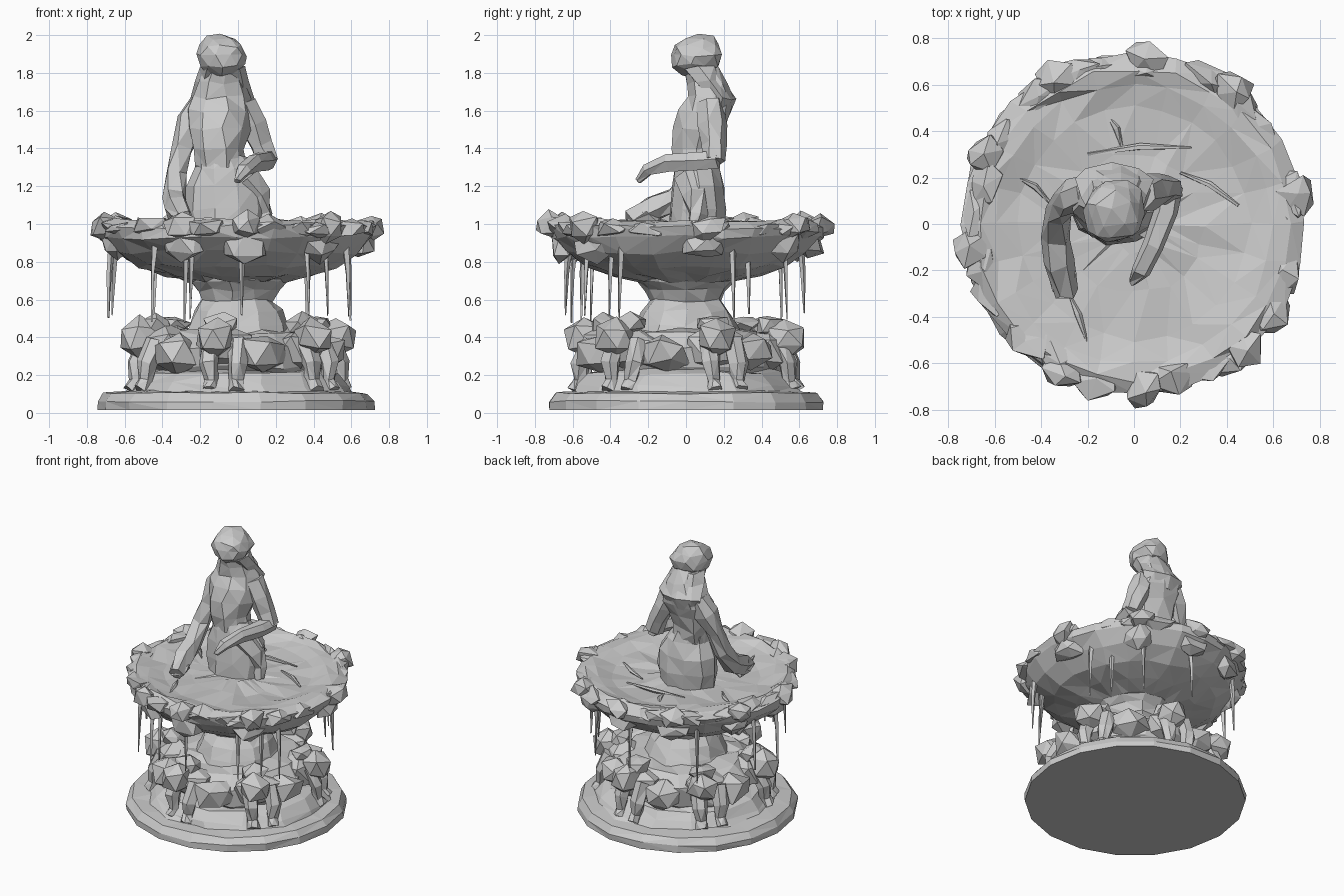
import bpy, bmesh, math, random
from mathutils import Vector, Matrix

if "Cube" in bpy.data.objects:
    bpy.data.objects.remove(bpy.data.objects["Cube"])

random.seed(7)
R = random.uniform


def finish(bm, name, jitter=0.0, lock_z=None):
    for v in bm.verts:
        if lock_z is not None and v.co.z < lock_z:
            continue
        v.co += Vector((R(-1, 1), R(-1, 1), R(-1, 1))) * jitter
    bmesh.ops.triangulate(bm, faces=[f for f in bm.faces if len(f.verts) == 4])
    bmesh.ops.recalc_face_normals(bm, faces=bm.faces)
    me = bpy.data.meshes.new(name)
    bm.to_mesh(me)
    bm.free()
    ob = bpy.data.objects.new(name, me)
    bpy.context.collection.objects.link(ob)
    return ob


def skin(bm, rings):
    """Join equal-sized rings of points and cap both ends."""
    vs = [[bm.verts.new(p) for p in r] for r in rings]
    n = len(vs[0])
    for a, b in zip(vs, vs[1:]):
        for i in range(n):
            bm.faces.new((a[i], a[(i + 1) % n], b[(i + 1) % n], b[i]))
    bm.faces.new(vs[0][::-1])
    bm.faces.new(vs[-1])


def lathe(name, profile, n, jitter, cx=0.0, lock_z=None):
    bm = bmesh.new()
    skin(bm, [[(cx + r * math.cos(math.tau * i / n), r * math.sin(math.tau * i / n), z)
               for i in range(n)] for r, z in profile])
    return finish(bm, name, jitter, lock_z)


def body(name, sections, n=9, jitter=0.01):
    """Upright form from elliptical sections (x, y, z, rx, ry)."""
    bm = bmesh.new()
    skin(bm, [[(x + rx * math.cos(math.tau * i / n), y + ry * math.sin(math.tau * i / n), z)
               for i in range(n)] for x, y, z, rx, ry in sections])
    return finish(bm, name, jitter)


def limb(name, pts, n=6, jitter=0.008):
    """Tube through points (x, y, z, radius)."""
    bm = bmesh.new()
    P = [Vector(p[:3]) for p in pts]
    rings = []
    for k, p in enumerate(P):
        d = (P[min(k + 1, len(P) - 1)] - P[max(k - 1, 0)]).normalized()
        q = d.to_track_quat('Z', 'Y')
        rings.append([p + q @ Vector((math.cos(math.tau * i / n), math.sin(math.tau * i / n), 0)) * pts[k][3]
                      for i in range(n)])
    skin(bm, rings)
    return finish(bm, name, jitter)


def blob(name, loc, size, jitter=0.015, turn=0.0, sub=1):
    bm = bmesh.new()
    m = Matrix.Translation(loc) @ Matrix.Rotation(turn, 4, 'Z') @ Matrix.Diagonal((*size, 1))
    bmesh.ops.create_icosphere(bm, subdivisions=sub, radius=1, matrix=m)
    return finish(bm, name, jitter)


def polar(r, deg, z, cx=0.0):
    a = math.radians(deg)
    return (cx + r * math.cos(a), r * math.sin(a), z)


# Plinth, step, drum and stem
lathe("plinth", [(.735, .015), (.735, .06), (.70, .105), (.5, .125)], 18, .006, -.01, .05)
lathe("plinth_step", [(.62, .1), (.58, .15), (.53, .21), (.42, .23)], 14, .018)
lathe("drum", [(.44, .2), (.49, .25), (.49, .36), (.40, .42), (.25, .44)], 12, .02)
lathe("stem", [(.31, .38), (.27, .46), (.235, .54), (.19, .595), (.215, .65), (.26, .70), (.27, .74)], 11, .01)

# Basin bowl with rocky rim and a slightly sunken water floor
lathe("basin", [(.26, .70), (.39, .73), (.54, .775), (.65, .85), (.72, .93), (.735, .985), (.67, 1.025),
                (.6, 1.005), (.5, .985), (.3, .975), (.12, .985)], 24, .014)

# Large shells and smaller rocks around the rim
for i, a in enumerate((118, 86, 53, 9, -48, -86, -116, -172, 155)):
    blob(f"rim_shell_{i}", polar(.71, a, .985), (.088, .095, .075), .02, math.radians(a))
    blob(f"shell_base_{i}", polar(.66, a, .89), (.075, .12, .085), .022, math.radians(a))
for i in range(22):
    a = i * 360 / 22 + R(-6, 6)
    blob(f"rim_rock_{i}", polar(R(.665, .70), a, R(.965, .995)), (.075, .12, .05), .02, math.radians(a))

# Thin streams of water hanging from the basin
streams = [(-.68, -.08), (-.66, .15), (-.45, -.50), (-.28, -.6), (-.25, -.55), (.02, -.63), (.37, -.53),
           (.47, -.40), (.58, -.35), (.59, .25), (.47, .33), (.36, .53), (.02, .62), (-.44, .5)]
for i, (x, y) in enumerate(streams):
    e = R(.47, .54)
    limb(f"water_stream_{i}", [(x * .98, y * .98, .9, .02), (x, y, .74, .013),
                               (x * 1.01, y * 1.01, e, .004)], 4, .003)

# Ripples on the water
for i, (x0, y0, x1, y1) in enumerate(((-.2, .3, .25, .33), (.2, .22, .45, .08), (-.5, .2, -.35, .08),
                                    (-.28, -.3, -.2, -.52), (-.1, .45, -.05, .33))):
    limb(f"ripple_{i}", [(x0, y0, .98, .006), ((x0 + x1) / 2, (y0 + y1) / 2 + .02, .985, .016),
                         (x1, y1, .98, .005)], 5, .003)

# Crouching creatures around the drum: body, head, crest, haunch, two forelegs
for i in range(6):
    a = -98 + 60 * i
    t = math.radians(a)
    blob(f"creature_body_{i}", polar(.42, a, .34), (.15, .19, .13), .022, t)
    blob(f"creature_head_{i}", polar(.545, a - 5, .40), (.115, .11, .11), .016, t)
    blob(f"creature_crest_{i}", polar(.45, a - 3, .465), (.08, .1, .06), .016, t)
    blob(f"creature_haunch_{i}", polar(.475, a + 24, .32), (.12, .15, .11), .022, t + .4)
    for s in (-1, 1):
        limb(f"creature_leg_{i}_{s}", [(*polar(.5, a + 8 * s, .38), .055), (*polar(.56, a + 8 * s, .26), .05),
                                       (*polar(.56, a + 7 * s, .17), .038), (*polar(.59, a + 7 * s, .12), .042)])

# Seated figure: hips and torso
body("hips", [(-.06, .06, .97, .20, .15), (-.06, .065, 1.08, .215, .15), (-.06, .065, 1.2, .205, .145),
              (-.07, .06, 1.3, .16, .12), (-.09, .055, 1.36, .135, .105)], 10, .01)
body("torso", [(-.09, .05, 1.3, .14, .105), (-.10, .05, 1.4, .14, .125), (-.10, .07, 1.5, .165, .14),
               (-.09, .11, 1.6, .185, .14), (-.09, .135, 1.67, .16, .125), (-.085, .11, 1.75, .12, .11),
               (-.08, .07, 1.84, .1, .09)], 9, .014)

# Head with hair falling onto the shoulders
blob("head", (-.085, .06, 1.89), (.135, .14, .115), .014, .3, 2)
body("hair", [(-.09, .17, 1.58, .13, .06), (-.09, .185, 1.66, .165, .075), (-.085, .12, 1.75, .14, .085),
              (-.085, .07, 1.83, .125, .11)], 8, .012)

# Arms: one braced on the rim, one across the lap
limb("bracing_arm", [(-.2, .13, 1.65, .07), (-.255, .12, 1.55, .078), (-.295, .09, 1.4, .06),
                     (-.325, .05, 1.26, .062), (-.335, -.06, 1.13, .065), (-.325, -.17, 1.08, .07),
                     (-.3, -.3, 1.02, .05)], 6, .012)
blob("bracing_hand", (-.31, -.22, 1.03), (.07, .11, .05), .014, .2)
limb("folded_upper_arm", [(.03, .13, 1.64, .07), (.075, .14, 1.53, .078), (.12, .15, 1.42, .065),
                          (.155, .15, 1.33, .062)])
limb("folded_forearm", [(.16, .17, 1.34, .055), (.14, .06, 1.335, .055), (.08, -.09, 1.325, .047),
                        (.03, -.2, 1.29, .036), (-.01, -.25, 1.23, .02)])

# Folded leg beside the hips
limb("folded_leg", [(.03, .03, 1.24, .09), (.1, .05, 1.15, .07), (.13, .06, 1.05, .05), (.14, .04, .97, .04)])
